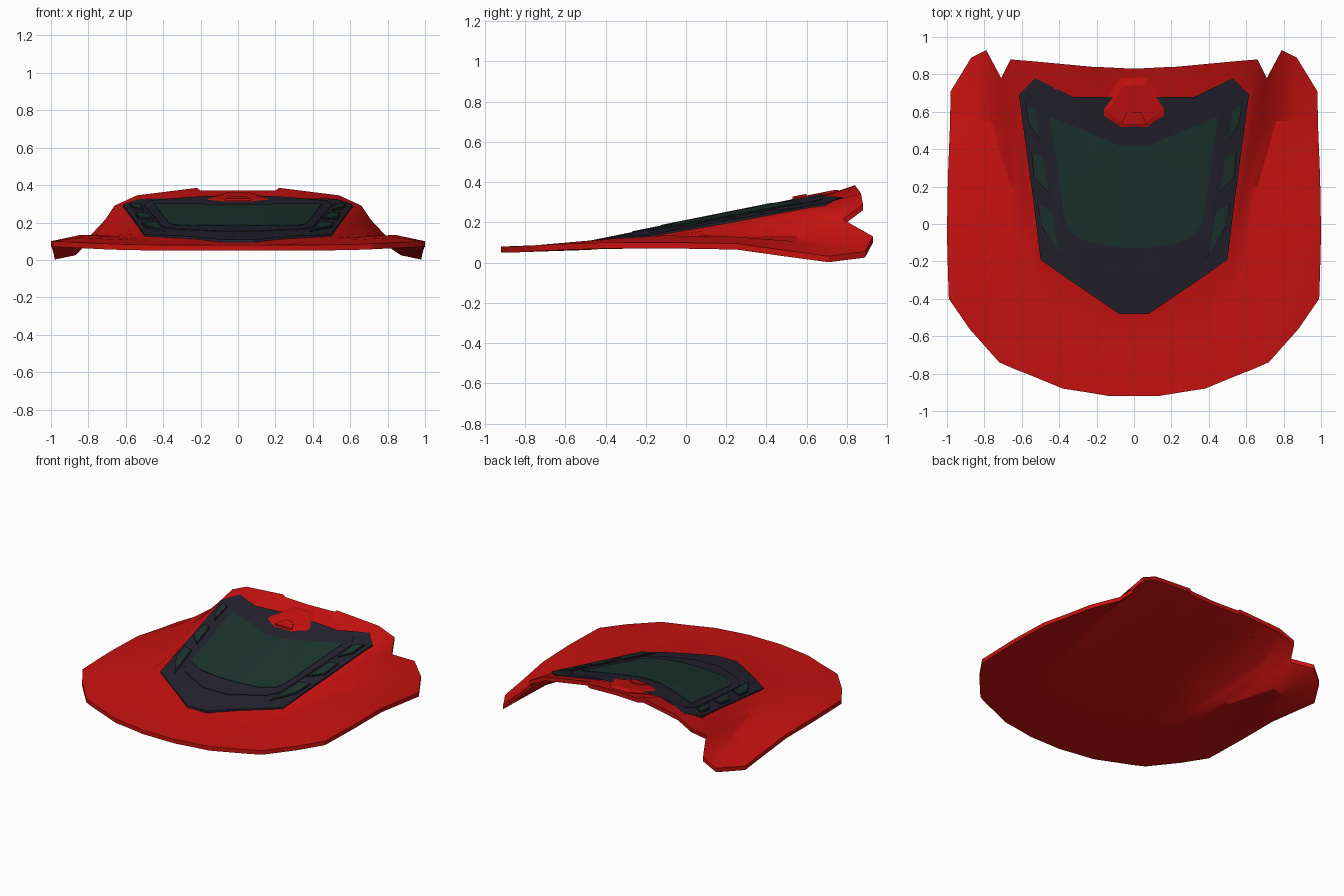
import bpy, bmesh
from mathutils import Vector

if "Cube" in bpy.data.objects:
    bpy.data.objects.remove(bpy.data.objects["Cube"])


def material(name, rgb):
    m = bpy.data.materials.new(name)
    m.diffuse_color = (*rgb, 1)
    m.use_nodes = True
    m.node_tree.nodes["Principled BSDF"].inputs["Base Color"].default_value = m.diffuse_color
    return m


RED = material("red_paint", (0.58, 0.006, 0.005))
DARK = material("dark_trim", (0.018, 0.016, 0.028))
GREEN = material("green_glass", (0.012, 0.035, 0.027))


def crown(x, y):
    """Height of the raised, crowned centre of the hood."""
    return 0.10 + 0.2 * (y + 0.48) - 0.045 * (x / 0.6) ** 2


def finish(name, bm, mat, angle=0.4):
    bmesh.ops.recalc_face_normals(bm, faces=bm.faces)
    me = bpy.data.meshes.new(name)
    bm.to_mesh(me)
    bm.free()
    ob = bpy.data.objects.new(name, me)
    bpy.context.collection.objects.link(ob)
    me.materials.append(mat)
    bpy.ops.object.select_all(action='DESELECT')
    ob.select_set(True)
    bpy.context.view_layer.objects.active = ob
    bpy.ops.object.shade_smooth_by_angle(angle=angle)
    return ob


def thicken(bm, depth):
    r = bmesh.ops.extrude_face_region(bm, geom=bm.faces[:], use_keep_orig=True)
    for v in r["geom"]:
        if isinstance(v, bmesh.types.BMVert):
            v.co.z -= depth


def drape(name, poly, lift, mat, depth=0.03, bevel=0.0):
    """Flat outline cut into strips and laid over the crowned surface."""
    bm = bmesh.new()
    bm.faces.new([bm.verts.new((x, y, 0)) for x, y in poly])
    bmesh.ops.triangulate(bm, faces=bm.faces[:])
    for i in range(-6, 7):
        bmesh.ops.bisect_plane(bm, geom=bm.verts[:] + bm.edges[:] + bm.faces[:],
                               plane_co=(i * 0.1, 0, 0), plane_no=(1, 0, 0))
    for v in bm.verts:
        v.co.z = crown(v.co.x, v.co.y) + lift
    thicken(bm, depth)
    return finish(name, bm, mat)


def both(half):
    """Mirror a half outline that runs front to rear."""
    return half + [(-x, y) for x, y in reversed(half)]


# Hood shell: lengthwise rails from the front lip to the rear edge
def centre_rail(x0, x1, y0, y1, z1):
    ys = (y0, -0.48, -0.2, 0.2, 0.6)
    pts = []
    for i, y in enumerate(ys):
        x = x0 + (x1 - x0) * i / 5
        pts.append((x, y, max(crown(x, y) - 0.008, 0.08 + 0.03 * (y + 0.92))))
    return pts + [(x1, y1, z1)]


rails = [
    centre_rail(0, 0, -0.92, 0.83, 0.37),
    centre_rail(0.13, 0.2, -0.92, 0.84, 0.37),
    centre_rail(0.25, 0.22, -0.9, 0.84, 0.385),
    # plateau edge
    [(.38, -.88, .08), (.37, -.42, .098), (.5, -.2, .125), (.55, .2, .195), (.61, .6, .27), (.54, .87, .345)],
    # shoulder
    [(.55, -.81, .082), (.5, -.43, .1), (.53, -.21, .12), (.58, .2, .17), (.645, .6, .25), (.66, .88, .29)],
    # side wall, ending in the rear notch
    [(.64, -.775, .084), (.6, -.45, .107), (.575, -.21, .12), (.62, .2, .14), (.69, .55, .19), (.71, .78, .215)],
    # wall foot, ending in the rear corner tip
    [(.72, -.74, .087), (.7, -.45, .112), (.64, -.2, .123), (.66, .2, .13), (.76, .55, .132), (.79, .93, .13)],
    # fender ridge
    [(.88, -.56, .095), (.85, -.36, .12), (.84, -.12, .134), (.83, .2, .132), (.86, .55, .105), (.87, .89, .055)],
    # outer rim
    [(.99, -.4, .1), (.995, -.25, .1), (1, -.05, .1), (.995, .25, .095), (.985, .5, .06), (.98, .71, .032)],
]
bm = bmesh.new()
full = [[(-x, y, z) for x, y, z in r] for r in reversed(rails[1:])] + rails
grid = [[bm.verts.new(p) for p in r] for r in full]
for a, b in zip(grid, grid[1:]):
    for i in range(5):
        bm.faces.new((a[i], b[i], b[i + 1], a[i + 1]))
thicken(bm, 0.03)
finish("hood_shell", bm, RED)

# Dark panel, its raised inner rim and the window
drape("window_panel", both([(.08, -.48), (.36, -.29), (.5, -.19), (.535, .1), (.615, .69),
                            (.53, .78), (.2, .62), (.2, .55), (.08, .485)]), 0.009, DARK)
drape("window_rim", both([(.1, -.265), (.33, -.15), (.4, -.06), (.505, .6),
                          (.47, .68), (.2, .53), (.08, .47)]), 0.013, DARK)
drape("window_glass", both([(.08, -.125), (.24, -.1), (.34, -.045), (.37, .02), (.45, .575),
                            (.2, .47), (.08, .42)]), 0.016, GREEN)

# Three framed vents on each side of the window
vents = [
    [(.4, -.16), (.49, -.01), (.505, .1), (.44, .075)],
    [(.46, .18), (.53, .25), (.54, .375), (.49, .36)],
    [(.51, .46), (.56, .54), (.572, .64), (.525, .61)],
]
for n, v in enumerate(vents):
    cx, cy = sum(p[0] for p in v) / 4, sum(p[1] for p in v) / 4
    frame = [(cx + (x - cx) * 1.25, cy + (y - cy) * 1.15) for x, y in v]
    for side, s in (("right", 1), ("left", -1)):
        drape(f"vent_frame_{side}_{n + 1}", [(s * x, y) for x, y in frame], 0.017, DARK)
        drape(f"vent_glass_{side}_{n + 1}", [(s * x, y) for x, y in v], 0.019, GREEN)

# Raised latch cover behind the window: sloped plateau with a small central wedge
bm = bmesh.new()
base = both([(.08, .49), (.2, .56), (.2, .61), (.07, .78)])
top = both([(.06, .54), (.13, .59), (.13, .62), (.055, .74)])
lo = [bm.verts.new((x, y, crown(x, y) - 0.02)) for x, y in base]
mid = [bm.verts.new((x, y, crown(x, y) + 0.006)) for x, y in base]
hi = [bm.verts.new((x, y, crown(x, y) + 0.018)) for x, y in top]
for a, b in ((lo, mid), (mid, hi)):
    for i in range(len(a)):
        j = (i + 1) % len(a)
        bm.faces.new((a[i], a[j], b[j], b[i]))
bm.faces.new(hi)
bm.faces.new(lo)
finish("latch_cover", bm, RED, 0.15)
drape("latch_wedge", both([(.07, .53), (.035, .6)]), 0.026, RED)
